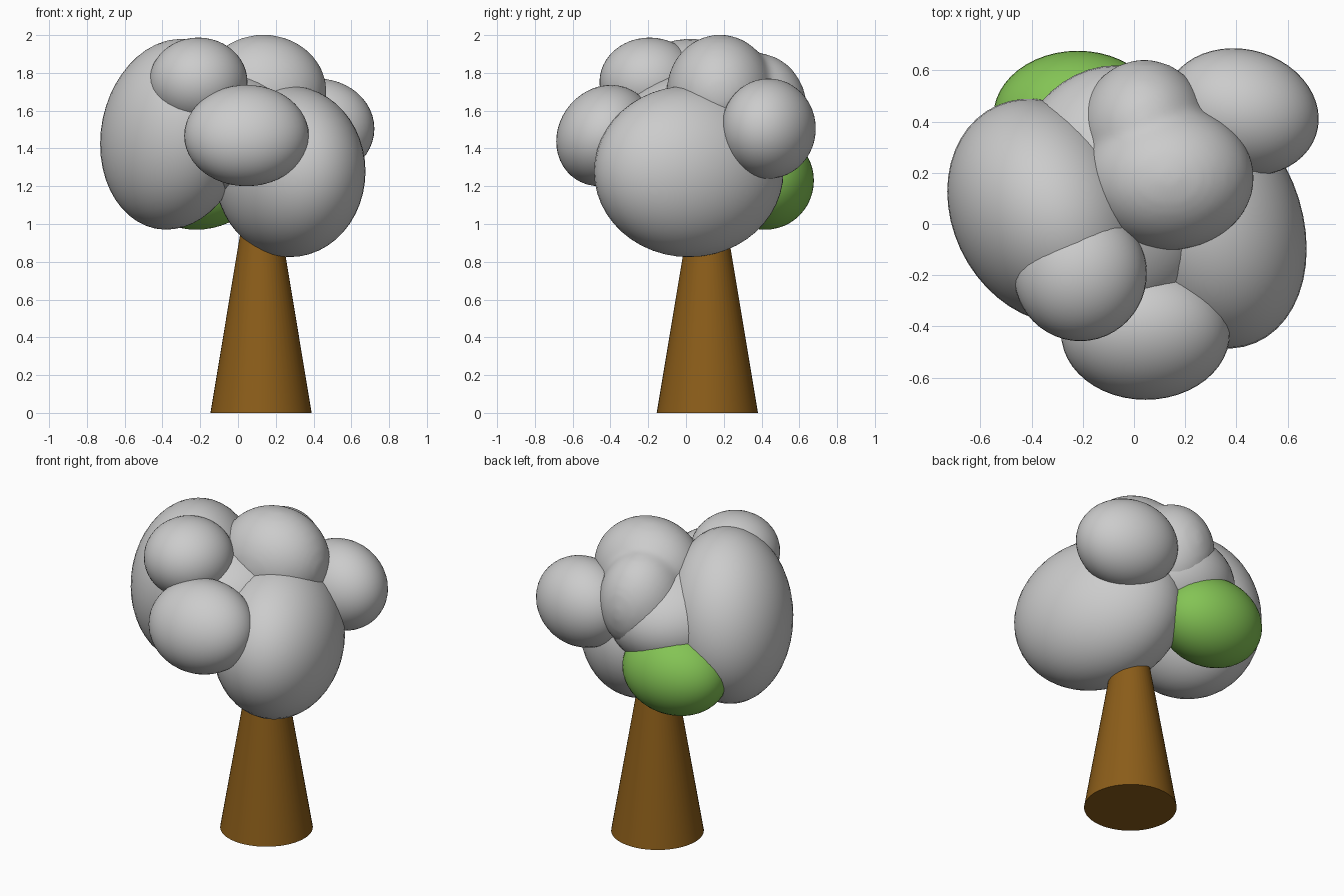
import bpy, math
from mathutils import Matrix, Vector

if "Cube" in bpy.data.objects:
    bpy.data.objects.remove(bpy.data.objects["Cube"])


def material(name, color):
    m = bpy.data.materials.new(name)
    m.diffuse_color = (*color, 1)
    m.use_nodes = True
    m.node_tree.nodes["Principled BSDF"].inputs["Base Color"].default_value = m.diffuse_color
    return m


def blob(name, centre, size, xy=0, xz=0, yz=0, mat=None):
    """Ellipsoid with half-extents `size`; xy, xz, yz lean it between axes."""
    bpy.ops.mesh.primitive_uv_sphere_add(segments=48, ring_count=24, radius=1)
    ob = bpy.context.object
    ob.name = name
    # triangular factor of the ellipsoid's shape matrix
    a = size[0]
    b, c = xy / a, xz / a
    d = math.sqrt(size[1] ** 2 - b * b)
    e = (yz - b * c) / d
    f = math.sqrt(size[2] ** 2 - c * c - e * e)
    shape = Matrix(((a, 0, 0), (b, d, 0), (c, e, f))).to_4x4()
    ob.data.transform(Matrix.Translation(Vector(centre)) @ shape)
    bpy.ops.object.shade_smooth()
    if mat:
        ob.data.materials.append(mat)
    return ob


bark = material("bark", (0.26, 0.11, 0.01))
green = material("leaf_green", (0.23, 0.55, 0.09))

# Tapered trunk
bpy.ops.mesh.primitive_cone_add(vertices=48, radius1=0.268, radius2=0.085,
                                depth=1.1, location=(0.122, 0.113, 0.55))
trunk = bpy.context.object
trunk.name = "trunk"
trunk.data.materials.append(bark)
bpy.ops.object.shade_smooth_by_angle(angle=math.radians(40))

# Foliage clumps
blob("foliage_left", (-0.34, 0.05, 1.475), (0.39, 0.44, 0.505), xy=-0.03, xz=0.02, yz=-0.015)
blob("foliage_right", (0.275, 0.015, 1.278), (0.4, 0.502, 0.453), xy=-0.045)
blob("foliage_core", (-0.07, 0.12, 1.48), (0.42, 0.5, 0.335))
blob("foliage_upper_front", (-0.21, -0.193, 1.752), (0.26, 0.265, 0.235))
blob("foliage_front", (0.045, -0.427, 1.468), (0.33, 0.26, 0.268), yz=0.008)
blob("foliage_back_right", (0.42, 0.437, 1.505), (0.302, 0.25, 0.265), xy=-0.008)
blob("foliage_green", (-0.22, 0.42, 1.23), (0.33, 0.257, 0.26), mat=green)

# Two-lobed top clump, blended into one smooth form
top = blob("foliage_top", (0.135, 0.18, 1.7), (0.335, 0.283, 0.303))
lobe = blob("top_lobe", (0.04, 0.375, 1.6), (0.25, 0.268, 0.305))
bpy.ops.object.select_all(action='DESELECT')
lobe.select_set(True)
top.select_set(True)
bpy.context.view_layer.objects.active = top
bpy.ops.object.join()
remesh = top.modifiers.new("blend", 'REMESH')
remesh.mode = 'VOXEL'
remesh.voxel_size = 0.02
remesh.use_smooth_shade = True
soften = top.modifiers.new("soften", 'SMOOTH')
soften.factor = 0.5
soften.iterations = 12
